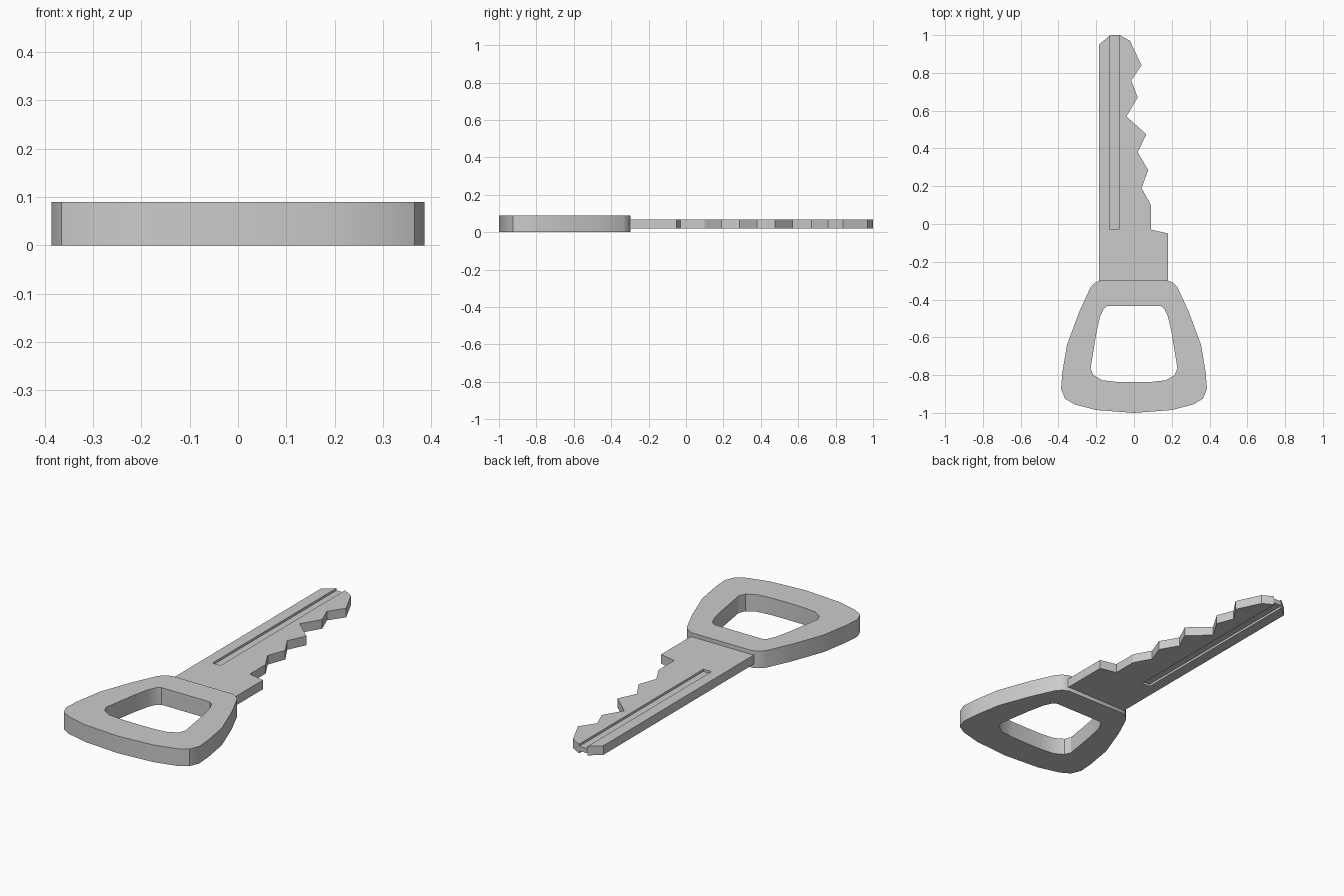
import bpy
import bmesh
import math

cube = bpy.data.objects.get("Cube")
if cube:
    bpy.data.objects.remove(cube)

metal = bpy.data.materials.new("grey metal")
metal.use_nodes = True
GREY = (0.6, 0.6, 0.6, 1)
metal.diffuse_color = GREY
metal.node_tree.nodes["Principled BSDF"].inputs["Base Color"].default_value = GREY


def prism(name, outline, bottom, top):
    """Extrude a flat outline between two heights."""
    bm = bmesh.new()
    base = bm.faces.new([bm.verts.new((x, y, bottom)) for x, y in outline])
    result = bmesh.ops.extrude_face_region(bm, geom=[base])
    moved = [v for v in result["geom"] if isinstance(v, bmesh.types.BMVert)]
    bmesh.ops.translate(bm, vec=(0, 0, top - bottom), verts=moved)
    bmesh.ops.recalc_face_normals(bm, faces=bm.faces)
    mesh = bpy.data.meshes.new(name)
    bm.to_mesh(mesh)
    bm.free()
    mesh.materials.append(metal)
    obj = bpy.data.objects.new(name, mesh)
    bpy.context.collection.objects.link(obj)
    return obj


def mirrored(half):
    """Close a right-hand half outline across x = 0."""
    return half + [(-x, y) for x, y in reversed(half) if x > 0]


def select(obj):
    bpy.ops.object.select_all(action="DESELECT")
    obj.select_set(True)
    bpy.context.view_layer.objects.active = obj


def cut(obj, cutter):
    mod = obj.modifiers.new("cut", "BOOLEAN")
    mod.operation = "DIFFERENCE"
    mod.solver = "EXACT"
    mod.object = cutter
    select(obj)
    bpy.ops.object.modifier_apply(modifier=mod.name)
    bpy.data.objects.remove(cutter)


# Handle: rounded trapezoid ring
outer = mirrored([(0, -1), (0.2, -0.985), (0.315, -0.955), (0.365, -0.925),
                  (0.386, -0.873), (0.38, -0.79), (0.355, -0.64), (0.29, -0.465),
                  (0.23, -0.335), (0.205, -0.31), (0.175, -0.297)])
inner = mirrored([(0, -0.837), (0.09, -0.836), (0.17, -0.827), (0.215, -0.8),
                  (0.23, -0.765), (0.2, -0.58), (0.18, -0.49), (0.16, -0.448),
                  (0.14, -0.434)])
handle = prism("handle", outer, 0, 0.09)
cut(handle, prism("handle_hole", inner, -0.1, 0.2))
select(handle)
bpy.ops.object.shade_smooth_by_angle(angle=math.radians(30))

# Blade: straight back on the left, teeth on the right
blade = prism("blade", [
    (-0.185, -0.32), (0.18, -0.32), (0.18, -0.05), (0.09, -0.03), (0.09, 0.1),
    (0.04, 0.19), (0.075, 0.285), (0.02, 0.38), (0.065, 0.475), (-0.04, 0.57),
    (0.02, 0.67), (-0.015, 0.76), (0.04, 0.84), (-0.022, 0.97), (-0.075, 1),
    (-0.125, 1), (-0.185, 0.95)], 0.021, 0.069)

# Long groove on each flat of the blade
groove = [(-0.127, -0.03), (-0.08, -0.03), (-0.08, 1.1), (-0.127, 1.1)]
for low, high in ((0.057, 0.2), (-0.1, 0.033)):
    cut(blade, prism("groove_cutter", groove, low, high))
